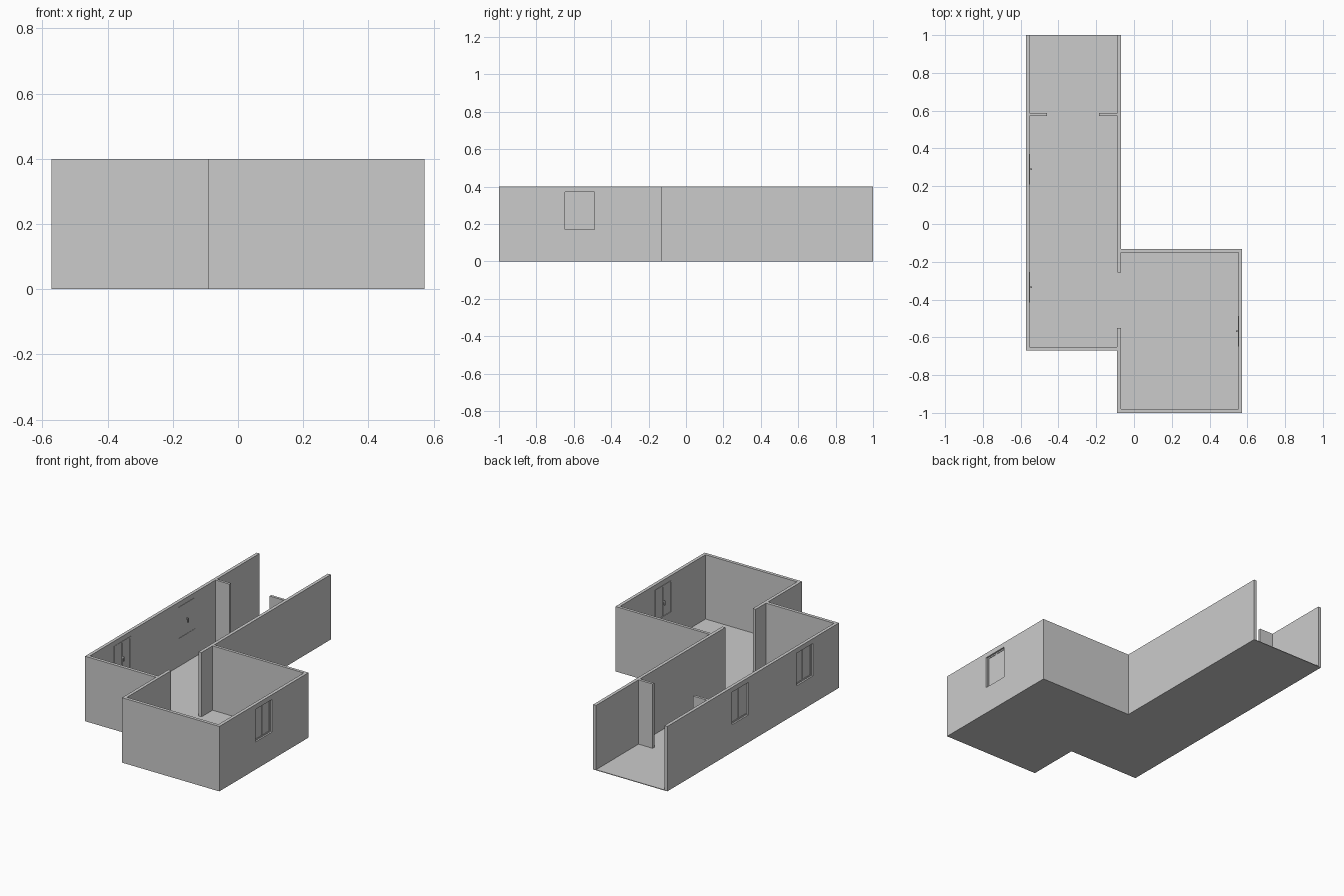
import bpy, bmesh

if "Cube" in bpy.data.objects:
    bpy.data.objects.remove(bpy.data.objects["Cube"])

H, FLOOR = 0.40, 0.004
X, T = 0.573, 0.02

outer = [(-X, 1), (-X, -.67), (-.09, -.67), (-.09, -1), (X, -1), (X, -.132), (-.068, -.132), (-.068, 1)]
inner = [(-.088, 1), (-.088, .588), (-.185, .588), (-.185, .572), (-.088, .572), (-.088, -.257),
         (-.068, -.257), (-.068, -.15), (X - T, -.15), (X - T, -.98), (-.07, -.98), (-.07, -.55),
         (-.09, -.55), (-.09, -.65), (T - X, -.65), (T - X, .572), (-.46, .572), (-.46, .588),
         (T - X, .588), (T - X, 1)]


def prism(name, pts, z0, z1):
    bm = bmesh.new()
    face = bm.faces.new([bm.verts.new((x, y, z0)) for x, y in pts])
    up = bmesh.ops.extrude_face_region(bm, geom=[face])
    for v in up["geom"]:
        if isinstance(v, bmesh.types.BMVert):
            v.co.z = z1
    bmesh.ops.recalc_face_normals(bm, faces=bm.faces)
    mesh = bpy.data.meshes.new(name)
    bm.to_mesh(mesh)
    bm.free()
    ob = bpy.data.objects.new(name, mesh)
    bpy.context.collection.objects.link(ob)
    return ob


def box(name, xs, ys, zs):
    (a, b), (c, d) = sorted(xs), sorted(ys)
    return prism(name, [(a, c), (b, c), (b, d), (a, d)], *zs)


# Floor slab and one continuous wall run with doorway stubs
prism("floor", outer, 0, FLOOR)
walls = prism("walls", outer + inner, FLOOR, H)


def window(name, side, yc, through):
    """side: +1 right wall, -1 left wall; d is distance in from the outer face"""
    W, Z0, Z1, F = 0.08, 0.17, 0.37, 0.008
    xs = lambda d0, d1: (side * (X - d0), side * (X - d1))
    # Opening in the wall
    cut = box("window_cutter", xs(-.02, T + .02 if through else T - .001),
              (yc - W, yc + W), (Z0, Z1))
    cut.hide_render = True
    mod = walls.modifiers.new("opening", 'BOOLEAN')
    mod.operation, mod.solver, mod.object = 'DIFFERENCE', 'EXACT', cut
    bpy.context.view_layer.objects.active = walls
    bpy.ops.object.modifier_apply(modifier=mod.name)
    bpy.data.objects.remove(cut)
    # Frame, mullion and panes
    back = T + .002 if through else T - .001
    for i, y in enumerate((yc - W + F / 2, yc, yc + W - F / 2)):
        box(f"{name}_stile_{i}", xs(.010, back), (y - F / 2, y + F / 2), (Z0, Z1))
    for part, z in (("bottom_rail", Z0), ("top_rail", Z1 - F)):
        box(f"{name}_{part}", xs(.010, T + .002), (yc - W, yc + W), (z, z + F))
    box(f"{name}_panes", xs(.013, .018), (yc - W + F, yc + W - F), (Z0 + F, Z1 - F))
    # Inside handle
    box(f"{name}_handle_base", xs(T, T + .010), (yc - .003, yc + .003), (.267, .275))
    box(f"{name}_handle_grip", xs(T + .008, T + .013), (yc - .003, yc + .003), (.25, .275))


window("window_right", 1, -.568, True)
window("window_left_front", -1, -.335, True)
window("window_left_back", -1, .29, False)
